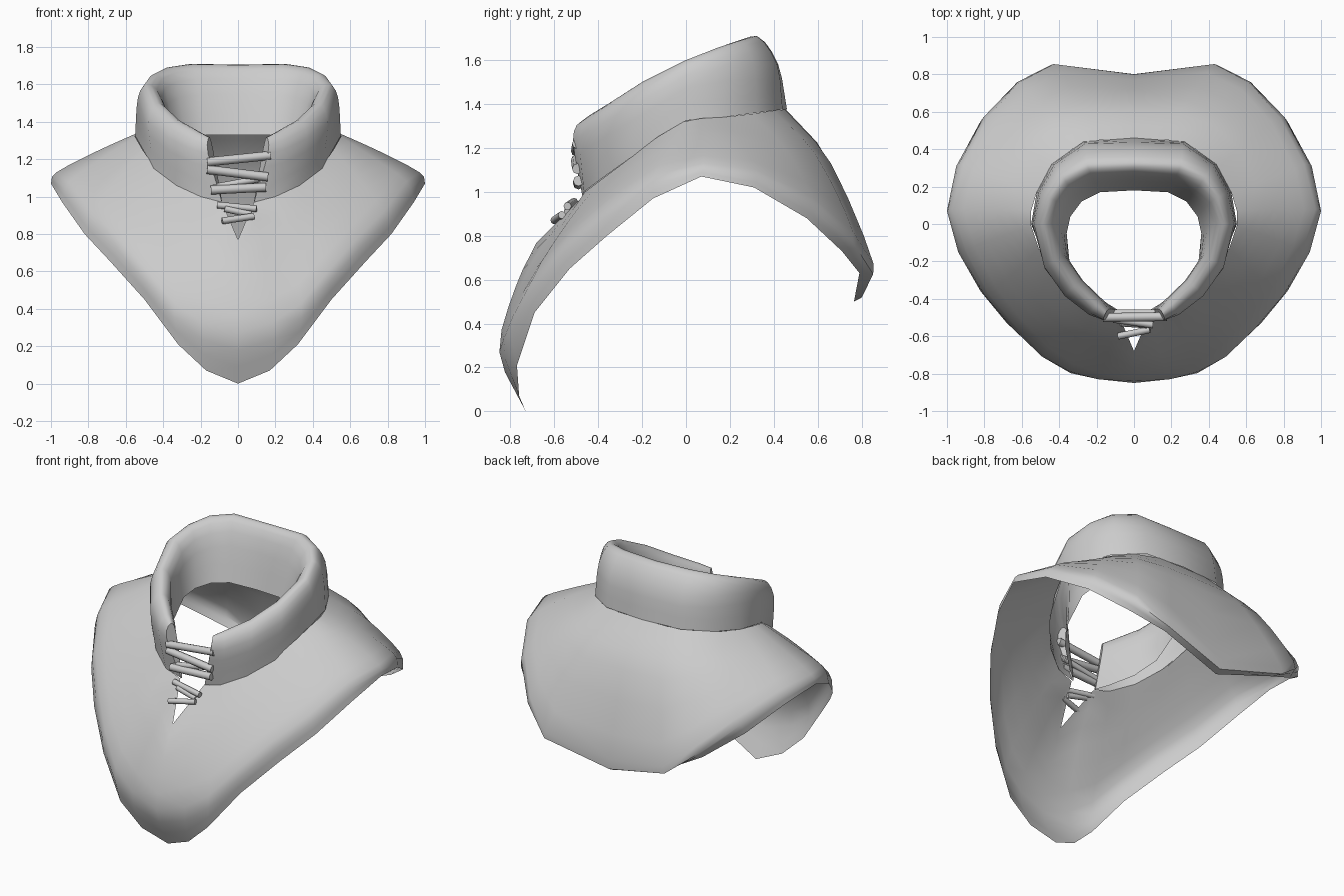
import bpy, bmesh
from mathutils import Vector


def spline(pts, n):
    """Smooth curve through the points, n steps per span."""
    p = [Vector(q) for q in pts]
    p = [p[0] * 2 - p[1]] + p + [p[-1] * 2 - p[-2]]
    out = []
    for i in range(1, len(p) - 2):
        a, b, c, d = p[i - 1:i + 3]
        for k in range(n):
            t = k / n
            out.append(0.5 * (2 * b + (c - a) * t + (2 * a - 5 * b + 4 * c - d) * t * t
                              + (3 * b - a - 3 * c + d) * t ** 3))
    return out + [p[-2]]


def finish(obj, angle):
    bpy.ops.object.select_all(action='DESELECT')
    obj.select_set(True)
    bpy.context.view_layer.objects.active = obj
    bpy.ops.object.shade_smooth_by_angle(angle=angle)


def mirrored_loft(name, rows, steps, cap_front=False):
    """Skin the right half between rows of points, then mirror it."""
    bm = bmesh.new()
    cols = [[bm.verts.new(v) for v in spline(col, steps)] for col in zip(*rows)]
    for a, b in zip(cols, cols[1:]):
        for i in range(len(a) - 1):
            bm.faces.new((a[i], b[i], b[i + 1], a[i + 1]))
    if cap_front:
        bm.faces.new(cols[0])
    geom = bm.verts[:] + bm.edges[:] + bm.faces[:]
    dup = bmesh.ops.duplicate(bm, geom=geom)["geom"]
    new_faces = [f for f in dup if isinstance(f, bmesh.types.BMFace)]
    for v in dup:
        if isinstance(v, bmesh.types.BMVert):
            v.co.x *= -1
    bmesh.ops.reverse_faces(bm, faces=new_faces)
    bmesh.ops.remove_doubles(bm, verts=bm.verts, dist=0.0005)
    bm.normal_update()
    # outer surface looks upward or away from the centre
    f = bm.faces[:][0]
    c = f.calc_center_median()
    if f.normal.dot(Vector((c.x, c.y, 0.2))) < 0:
        bmesh.ops.reverse_faces(bm, faces=bm.faces)
    me = bpy.data.meshes.new(name)
    bm.to_mesh(me)
    bm.free()
    obj = bpy.data.objects.new(name, me)
    bpy.context.collection.objects.link(obj)
    finish(obj, 0.9)
    return obj


# Shoulder cape: rows from neck seam to hem, each running front to back
neck = [(0, -.68, .77), (.085, -.48, .97), (.2, -.46, 1.0), (.33, -.38, 1.06),
        (.44, -.26, 1.15), (.51, -.13, 1.25), (.55, -.01, 1.32), (.55, .07, 1.335),
        (.52, .17, 1.34), (.45, .3, 1.355), (.33, .4, 1.37), (.18, .45, 1.375), (0, .455, 1.375)]
middle = [(0, -.775, .57), (.14, -.69, .70), (.28, -.62, .76), (.40, -.54, .86),
          (.53, -.40, .98), (.63, -.25, 1.11), (.72, -.07, 1.21), (.75, .08, 1.245),
          (.72, .24, 1.24), (.62, .45, 1.2), (.47, .59, 1.17), (.28, .66, 1.13), (0, .66, 1.12)]
bulge = [(0, -.85, .27), (.19, -.83, .33), (.34, -.79, .43), (.48, -.70, .60),
         (.63, -.55, .77), (.78, -.37, .92), (.90, -.14, 1.08), (.97, .08, 1.13),
         (.91, .32, 1.1), (.78, .57, .98), (.61, .76, .82), (.43, .855, .67), (0, .80, .58)]
hem = [(0, -.73, .0), (.17, -.76, .07), (.32, -.77, .21), (.5, -.69, .45),
       (.68, -.53, .65), (.82, -.36, .80), (.94, -.15, .97), (1.0, .07, 1.07),
       (.95, .31, 1.02), (.82, .55, .88), (.62, .71, .73), (.42, .79, .63), (0, .765, .50)]
mirrored_loft("shoulder_cape", [neck, middle, bulge, hem], 3)

# Padded collar: outer seam, outer shoulder, crest, inner shoulder, inner hem
seam = [(.085, -.47, .97), (.2, -.465, 1.0), (.33, -.385, 1.06), (.45, -.26, 1.15),
        (.55, 0, 1.325), (.52, .17, 1.34), (.44, .32, 1.36), (.27, .44, 1.375), (0, .46, 1.375)]
outer = [(.16, -.515, 1.23), (.24, -.485, 1.25), (.37, -.385, 1.31), (.48, -.23, 1.40),
         (.535, 0, 1.53), (.50, .17, 1.57), (.42, .31, 1.58), (.26, .415, 1.58), (0, .42, 1.58)]
crest = [(.155, -.485, 1.315), (.21, -.445, 1.345), (.33, -.34, 1.41), (.43, -.2, 1.50),
         (.485, 0, 1.60), (.45, .14, 1.655), (.38, .25, 1.69), (.25, .32, 1.71), (0, .33, 1.705)]
inner = [(.135, -.455, 1.26), (.18, -.40, 1.28), (.28, -.30, 1.34), (.37, -.17, 1.43),
         (.41, 0, 1.53), (.39, .1, 1.58), (.33, .18, 1.61), (.22, .245, 1.63), (0, .255, 1.63)]
inner_hem = [(.085, -.46, .97), (.15, -.42, 1.0), (.27, -.32, 1.07), (.345, -.2, 1.15),
             (.36, -.05, 1.27), (.34, .04, 1.30), (.28, .12, 1.32), (.18, .17, 1.33), (0, .18, 1.33)]
mirrored_loft("collar", [seam, outer, crest, inner, inner_hem], 3, cap_front=True)


# Laces: short rods crossing the neck slit
def lace(name, a, b, r):
    a, b = Vector(a), Vector(b)
    bpy.ops.mesh.primitive_cylinder_add(vertices=8, radius=r, depth=(b - a).length,
                                        location=(a + b) / 2)
    o = bpy.context.object
    o.name = name
    o.rotation_euler = (b - a).to_track_quat('Z', 'Y').to_euler()
    finish(o, 0.9)


ties = [((-.165, -.50, 1.185), (.175, -.495, 1.22)), ((-.165, -.50, 1.145), (.16, -.495, 1.105)),
        ((-.145, -.49, 1.035), (.15, -.49, 1.05)), ((-.11, -.51, .955), (.1, -.54, .935)),
        ((-.085, -.60, .87), (.085, -.565, .895)),
        ((-.13, -.475, 1.05), (.14, -.475, 1.10)), ((-.07, -.53, .935), (.07, -.54, .905))]
for i, (a, b) in enumerate(ties):
    lace(f"lace_{i + 1}", a, b, .024 if i < 3 else .018)
